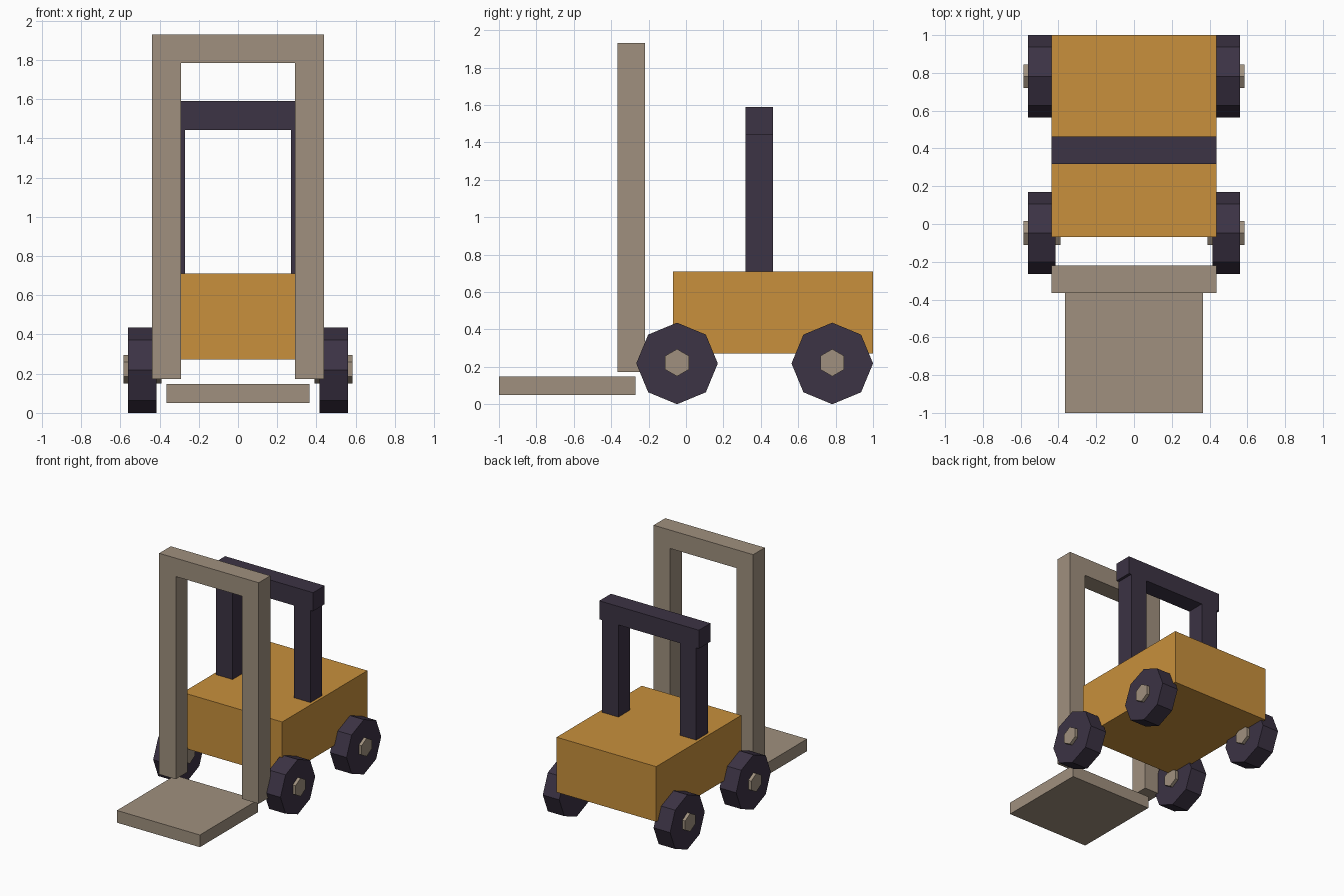
import bpy, bmesh
from math import sin, cos, pi

if "Cube" in bpy.data.objects:
    bpy.data.objects.remove(bpy.data.objects["Cube"])


def material(name, rgb):
    m = bpy.data.materials.new(name)
    m.diffuse_color = (*rgb, 1)
    m.use_nodes = True
    m.node_tree.nodes["Principled BSDF"].inputs["Base Color"].default_value = m.diffuse_color
    return m


ORANGE = material("orange_paint", (0.58, 0.28, 0.045))
TAN = material("tan_metal", (0.35, 0.28, 0.21))
DARK = material("dark_rubber", (0.045, 0.033, 0.058))


def extrude(name, profile, lift, mat):
    """Solid from a flat profile of 3D points pushed along the vector lift."""
    bm = bmesh.new()
    face = bm.faces.new([bm.verts.new(p) for p in profile])
    new = bmesh.ops.extrude_face_region(bm, geom=[face])["geom"]
    bmesh.ops.translate(bm, vec=lift, verts=[g for g in new if isinstance(g, bmesh.types.BMVert)])
    # restore the starting cap if the extrusion consumed it
    if not any(f.is_valid and len(f.verts) == len(profile)
               and all((v.co - w).length < 1e-6 for v, w in zip(f.verts, map(mathvec, profile)))
               for f in bm.faces):
        bmesh.ops.holes_fill(bm, edges=bm.edges[:], sides=0)
    bmesh.ops.recalc_face_normals(bm, faces=bm.faces[:])
    mesh = bpy.data.meshes.new(name)
    bm.to_mesh(mesh)
    bm.free()
    mesh.materials.append(mat)
    ob = bpy.data.objects.new(name, mesh)
    bpy.context.collection.objects.link(ob)
    return ob


def mathvec(p):
    from mathutils import Vector
    return Vector(p)


def box(name, x, y, z, mat):
    base = [(x[0], y[0], z[0]), (x[1], y[0], z[0]), (x[1], y[1], z[0]), (x[0], y[1], z[0])]
    return extrude(name, base, (0, 0, z[1] - z[0]), mat)


def disc(name, sides, radius, x, y, z, mat):
    """Low-poly wheel shape along x with one corner pointing up."""
    ring = [(x[0], y + radius * sin(2 * pi * i / sides), z + radius * cos(2 * pi * i / sides))
            for i in range(sides)]
    return extrude(name, ring, (x[1] - x[0], 0, 0), mat)


def span(side, a, b):
    return sorted((side * a, side * b))


# Body and load platform
box("body", (-0.438, 0.438), (-0.07, 1.0), (0.272, 0.71), ORANGE)
box("load_platform", (-0.365, 0.365), (-1.0, -0.27), (0.05, 0.147), TAN)

# Lifting mast: one arch-shaped profile
w, i, lo, mid, hi, y = 0.438, 0.292, 0.172, 1.784, 1.93, -0.365
arch = [(-w, lo), (-i, lo), (-i, mid), (i, mid), (i, lo), (w, lo), (w, hi), (-w, hi)]
extrude("mast", [(x, y, z) for x, z in arch], (0, 0.146, 0), TAN)

# Overhead guard beam
box("guard_beam", (-0.438, 0.438), (0.318, 0.464), (1.443, 1.59), DARK)

for side, label in ((1, "right"), (-1, "left")):
    # Overhead guard posts
    box(f"guard_post_{label}", span(side, 0.27, 0.415), (0.318, 0.464), (0.69, 1.443), DARK)
    # Octagonal wheels with hexagonal hubs
    for end, wy in (("front", -0.048), ("rear", 0.782)):
        disc(f"{end}_wheel_{label}", 8, 0.218, span(side, 0.415, 0.56), wy, 0.218, DARK)
        disc(f"{end}_hub_{label}", 6, 0.073, span(side, 0.39, 0.585), wy, 0.222, TAN)
